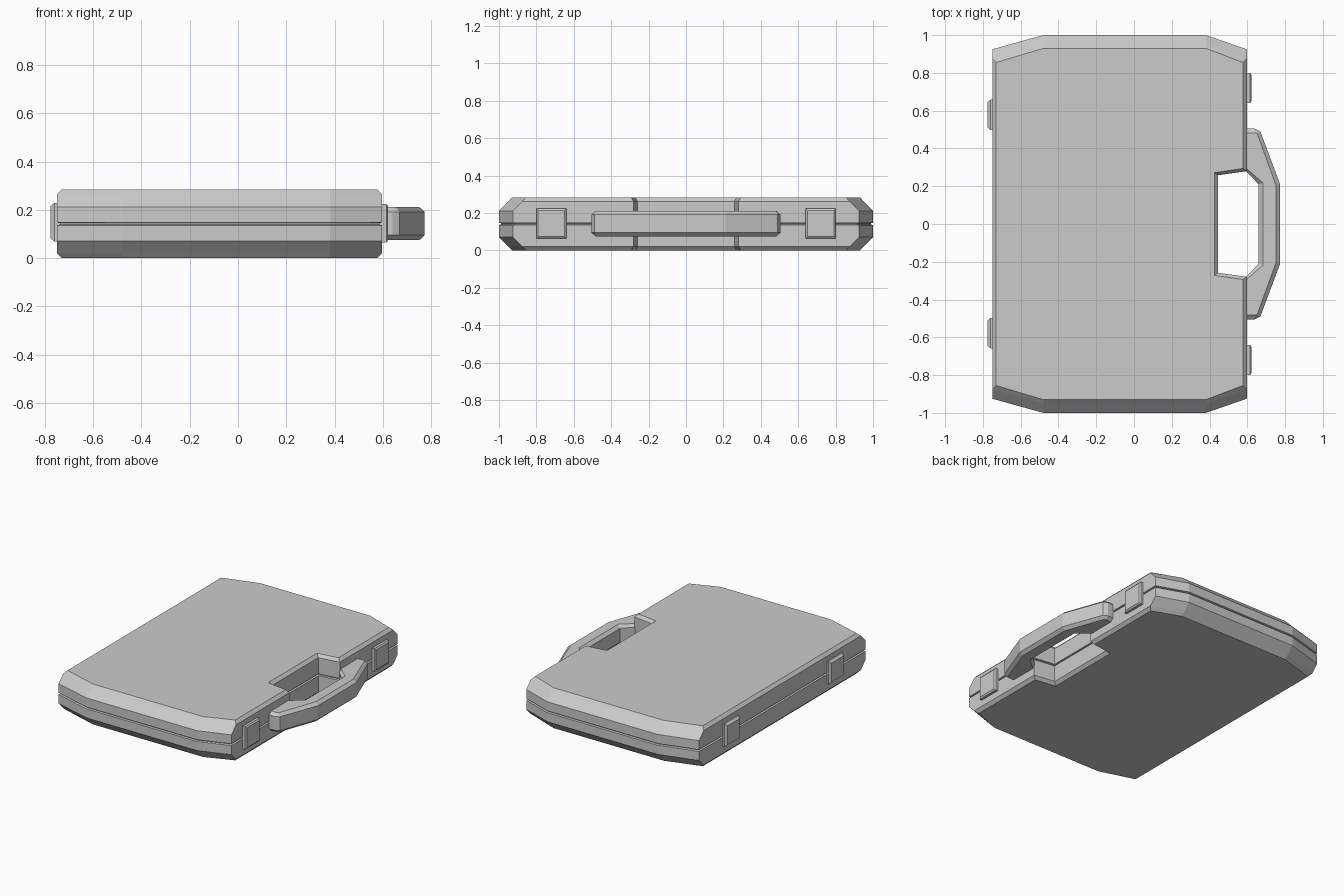
import bpy, bmesh

if "Cube" in bpy.data.objects:
    bpy.data.objects.remove(bpy.data.objects["Cube"])

def loft(name, loops):
    """Skin a stack of matching closed loops and cap both ends."""
    bm = bmesh.new()
    rings = [[bm.verts.new(p) for p in loop] for loop in loops]
    n = len(rings[0])
    for a, b in zip(rings, rings[1:]):
        for i in range(n):
            j = (i + 1) % n
            bm.faces.new((a[i], a[j], b[j], b[i]))
    bm.faces.new(rings[0][::-1])
    bm.faces.new(rings[-1])
    bmesh.ops.recalc_face_normals(bm, faces=bm.faces)
    me = bpy.data.meshes.new(name)
    bm.to_mesh(me)
    bm.free()
    ob = bpy.data.objects.new(name, me)
    bpy.context.collection.objects.link(ob)
    return ob

def mirrored(half, z):
    """Complete a y > 0 half outline with its -y mirror image."""
    return [(x, y, z) for x, y in half] + [(x, -y, z) for x, y in reversed(half)]

def case_loop(z, side, end):
    """Case outline with the notch; side and end are inward offsets."""
    return mirrored([
        (0.445 - side, 0.258 + side * 0.7), (0.597 - side, 0.28 + side * 0.7),
        (0.597 - side, 0.925 - end), (0.38, 1 - end),
        (-0.48, 1 - end), (-0.75 + side, 0.925 - end)], z)

# Case: two chamfered shells with the seam groove between them
H = 0.284
lower = [(0, 0.02, 0.07), (0.021, 0, 0.05), (0.072, 0, 0),
         (0.136, 0, 0), (0.139, 0.012, 0.012)]
levels = lower + [(H - z, s, e) for z, s, e in reversed(lower)]
loft("case", [case_loop(*l) for l in levels])

# Handle: faceted bow with chamfered rims
def handle_loop(z, c):
    outer = [(0.773 - c, 0.212 - c * 0.25), (0.669 - c * 0.8, 0.49 - c * 0.4),
             (0.64, 0.505 - c), (0.59, 0.505 - c)]
    inner = [(0.59, 0.283 + c * 0.7), (0.66 + c, 0.21 + c * 0.4)]
    pts = outer + inner
    # outer half, inner half, then the mirrored outline back to the start
    return ([(x, -y, z) for x, y in reversed(outer)] + [(x, y, z) for x, y in pts]
            + [(x, -y, z) for x, y in reversed(inner)])

loft("handle", [handle_loop(0.075, 0.022), handle_loop(0.095, 0),
                handle_loop(0.192, 0), handle_loop(0.212, 0.022)])

# Latches on the handle side and hinges on the spine: chamfered plates
def plate(name, x0, x1, y, z, half, rim, depth):
    def loop(x, h):
        return [(x, y - h, z - h), (x, y + h, z - h), (x, y + h, z + h), (x, y - h, z + h)]
    xm = x1 - depth if x1 > x0 else x1 + depth
    loft(name, [loop(x0, half), loop(xm, half), loop(x1, half - rim)])

for label, s in (("right", 1), ("left", -1)):
    plate("latch_" + label, 0.58, 0.622, s * 0.72, 0.145, 0.08, 0.01, 0.008)
    plate("hinge_" + label, -0.73, -0.776, s * 0.578, 0.149, 0.08, 0.013, 0.016)
